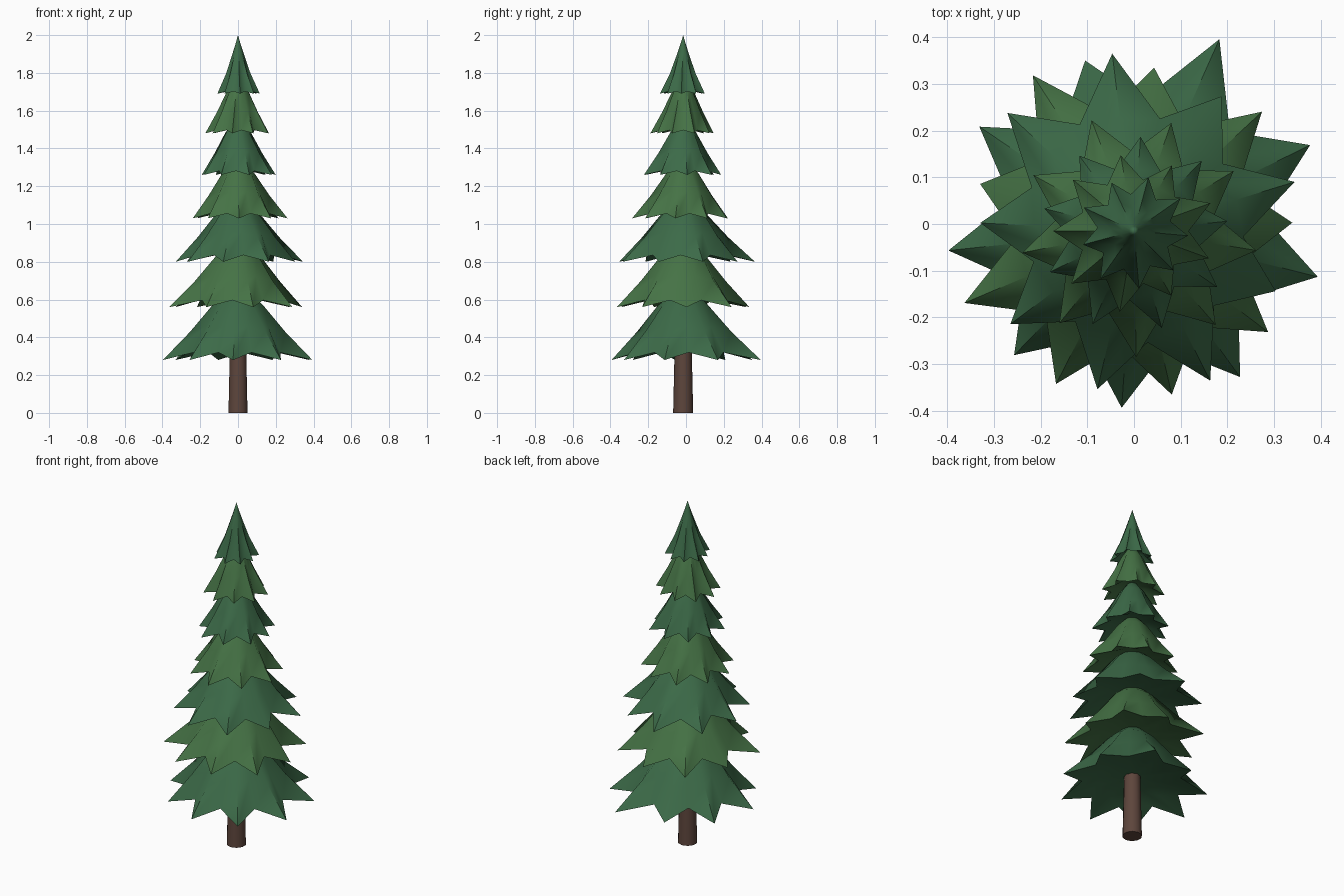
import bpy, bmesh, math, random

if "Cube" in bpy.data.objects:
    bpy.data.objects.remove(bpy.data.objects["Cube"])

random.seed(4)
POINTS = 9
CY = -0.015  # trunk axis sits slightly forward of the bounding centre


def material(name, rgb):
    m = bpy.data.materials.new(name)
    m.diffuse_color = (*rgb, 1)
    m.use_nodes = True
    m.node_tree.nodes["Principled BSDF"].inputs["Base Color"].default_value = m.diffuse_color
    return m


BARK = material("bark", (0.11, 0.06, 0.045))
DARK = material("dark_needles", (0.045, 0.145, 0.065))
LIGHT = material("light_needles", (0.06, 0.17, 0.06))


def finish(bm, name, mat, angle):
    bmesh.ops.recalc_face_normals(bm, faces=bm.faces)
    me = bpy.data.meshes.new(name)
    bm.to_mesh(me)
    bm.free()
    me.materials.append(mat)
    ob = bpy.data.objects.new(name, me)
    bpy.context.collection.objects.link(ob)
    bpy.context.view_layer.objects.active = ob
    ob.select_set(True)
    bpy.ops.object.shade_smooth_by_angle(angle=math.radians(angle))
    ob.select_set(False)


def skirt(name, z0, height, phase, tips, profile, mat):
    """Star-edged cone: rings of alternating tips and valleys."""
    bm = bmesh.new()
    mean = sum(tips) / POINTS

    def ring(rf, zf, star):
        vs = []
        for i in range(POINTS * 2):
            a = math.radians(phase + i * 180 / POINTS)
            k = i // 2
            if i % 2 == 0:
                r, z = tips[k], 0
            else:
                r = 0.68 * (tips[k] + tips[(k + 1) % POINTS]) / 2
                z = 0.1 * mean * star
            r = (r * star + 0.88 * mean * (1 - star)) * rf
            vs.append(bm.verts.new((r * math.cos(a), CY + r * math.sin(a),
                                    z0 + zf * height + z)))
        return vs

    def bridge(a, b):
        n = len(a)
        for i in range(n):
            j = (i + 1) % n
            bm.faces.new((a[i], a[j], b[j], b[i]))

    def cap(a, z):
        c = bm.verts.new((0, CY, z))
        for i in range(len(a)):
            bm.faces.new((a[i], a[(i + 1) % len(a)], c))

    rim = ring(1, 0, 1)
    last = rim
    for p in profile:
        nxt = ring(*p)
        bridge(last, nxt)
        last = nxt
    cap(last, z0 + height)
    # hollowed underside
    inner = ring(0.55, 0.14, 0.5)
    bridge(rim, inner)
    cap(inner, z0 + 0.22 * height)
    finish(name=name, bm=bm, mat=mat, angle=70)


# trunk
bm = bmesh.new()
bmesh.ops.create_cone(bm, cap_ends=True, segments=10, radius1=0.053,
                      radius2=0.036, depth=0.75)
bmesh.ops.translate(bm, verts=bm.verts, vec=(0, CY, 0.375))
finish(bm, "trunk", BARK, 40)

# foliage tiers: bottom z, height, angle of first tip, tip radii (or mean)
TIERS = [
    (0.28, 0.39, 26, [.42, .45, .38, .40, .40, .37, .38, .387, .406]),
    (0.56, 0.36, 3, [.34, .375, .353, .398, .345, .395, .368, .36, .36]),
    (0.80, 0.34, 17, [.36, .344, .383, .371, .33, .332, .348, .36, .33]),
    (1.03, 0.32, 31, 0.26),
    (1.26, 0.30, 6, 0.21),
    (1.48, 0.30, 20, 0.17),
    (1.69, 0.31, 35, 0.12),
]
BROAD = [(0.66, 0.38, 0.75), (0.37, 0.74, 0.4), (0.12, 0.95, 0.1)]
CROWN = [(0.58, 0.35, 0.8), (0.28, 0.68, 0.5), (0.1, 0.88, 0.2)]

for n, (z, h, phase, tips) in enumerate(TIERS):
    if not isinstance(tips, list):
        tips = [tips * random.uniform(0.93, 1.05) for _ in range(POINTS)]
    skirt(f"foliage_tier_{n + 1}", z, h, phase, tips,
          CROWN if n == len(TIERS) - 1 else BROAD, LIGHT if n % 2 else DARK)
